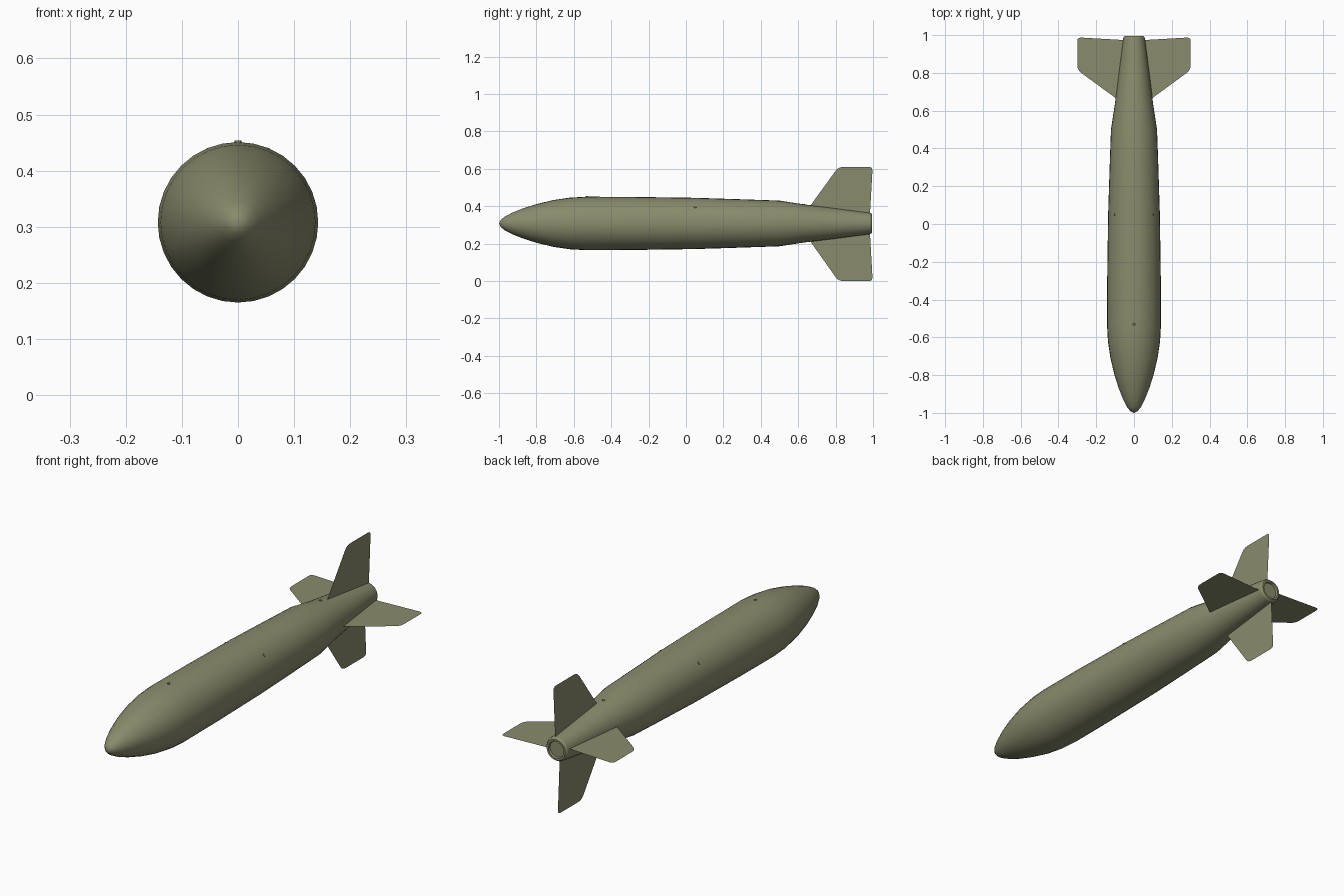
import bpy, bmesh, math
from mathutils import Matrix, Vector

cube = bpy.data.objects.get("Cube")
if cube:
    bpy.data.objects.remove(cube, do_unlink=True)

AXIS_Z = 0.308
SIDES = 32

olive = bpy.data.materials.new("olive drab")
olive.use_nodes = True
olive.diffuse_color = (0.25, 0.26, 0.15, 1)
olive.node_tree.nodes["Principled BSDF"].inputs["Base Color"].default_value = olive.diffuse_color


def finish(bm, name):
    bmesh.ops.recalc_face_normals(bm, faces=bm.faces)
    mesh = bpy.data.meshes.new(name)
    bm.to_mesh(mesh)
    bm.free()
    mesh.materials.append(olive)
    obj = bpy.data.objects.new(name, mesh)
    bpy.context.collection.objects.link(obj)
    return obj


# Body: (y, radius) profile turned around the long axis, with a recessed tail cap
profile = [(-1, 0), (-0.99, 0.02), (-0.97, 0.036), (-0.93, 0.057), (-0.87, 0.081),
           (-0.8, 0.103), (-0.71, 0.125), (-0.62, 0.138), (-0.53, 0.143), (-0.3, 0.142),
           (0.05, 0.137), (0.3, 0.129), (0.5, 0.122), (0.63, 0.102), (0.8, 0.081),
           (0.985, 0.057), (0.995, 0.05), (0.995, 0.041), (0.985, 0.038), (0.985, 0)]
bm = bmesh.new()
verts = [bm.verts.new((0, y, AXIS_Z + r)) for y, r in profile]
edges = [bm.edges.new(pair) for pair in zip(verts, verts[1:])]
bmesh.ops.spin(bm, geom=verts + edges, cent=(0, 0, AXIS_Z), axis=(0, 1, 0),
               angle=math.tau, steps=SIDES)
bmesh.ops.remove_doubles(bm, verts=bm.verts, dist=0.0005)
body = finish(bm, "bomb_body")
bpy.context.view_layer.objects.active = body
body.select_set(True)
bpy.ops.object.shade_smooth_by_angle(angle=math.radians(25))
body.select_set(False)


# Fins: one tapered outline with rounded tip corners, repeated around the tail
def rounded(prev, corner, nxt, size):
    p, c, n = Vector(prev), Vector(corner), Vector(nxt)
    a, b = c + (p - c).normalized() * size, c + (n - c).normalized() * size
    return [a.lerp(c, t).lerp(c.lerp(b, t), t) for t in (0, 0.33, 0.67, 1)]


def make_fin(name, turn, span, trailing):
    root_front, root_back = (0.04, 0.625), (0.04, trailing - 0.015)
    tip_front, tip_back = (span, 0.815), (span, trailing)
    outline = [root_back, root_front]
    outline += rounded(root_front, tip_front, tip_back, 0.025)
    outline += rounded(tip_front, tip_back, root_back, 0.02)
    bm = bmesh.new()
    face = bm.faces.new([bm.verts.new((r, y, -0.012)) for r, y in outline])
    bmesh.ops.extrude_face_region(bm, geom=[face])
    top = [v for v in bm.verts if v.index == -1][len(outline):]
    bmesh.ops.translate(bm, verts=top, vec=(0, 0, 0.024))
    place = Matrix.Translation((0, 0, AXIS_Z)) @ Matrix.Rotation(math.radians(turn), 4, 'Y')
    bm.transform(place)
    fin = finish(bm, name)
    bevel = fin.modifiers.new("soft edge", 'BEVEL')
    bevel.width = 0.005
    bevel.segments = 2
    bevel.limit_method = 'ANGLE'
    bevel.angle_limit = math.radians(50)


make_fin("left_fin", 0, 0.3, 0.988)
make_fin("lower_fin", 90, 0.308, 0.998)
make_fin("right_fin", 180, 0.3, 0.988)
make_fin("upper_fin", 270, 0.302, 0.998)

# Small raised studs along the top and both flanks
for name, y, r, turn in [("front_top_stud", -0.53, 0.143, 0), ("middle_left_stud", 0.05, 0.137, 50),
                         ("middle_right_stud", 0.05, 0.137, -50), ("rear_top_stud", 0.63, 0.102, 0)]:
    bm = bmesh.new()
    bmesh.ops.create_cone(bm, cap_ends=True, segments=8, radius1=0.008, radius2=0.006, depth=0.008)
    bm.transform(Matrix.Translation((0, y, AXIS_Z)) @ Matrix.Rotation(math.radians(turn), 4, 'Y')
                 @ Matrix.Translation((0, 0, r - 0.001)))
    finish(bm, name)
